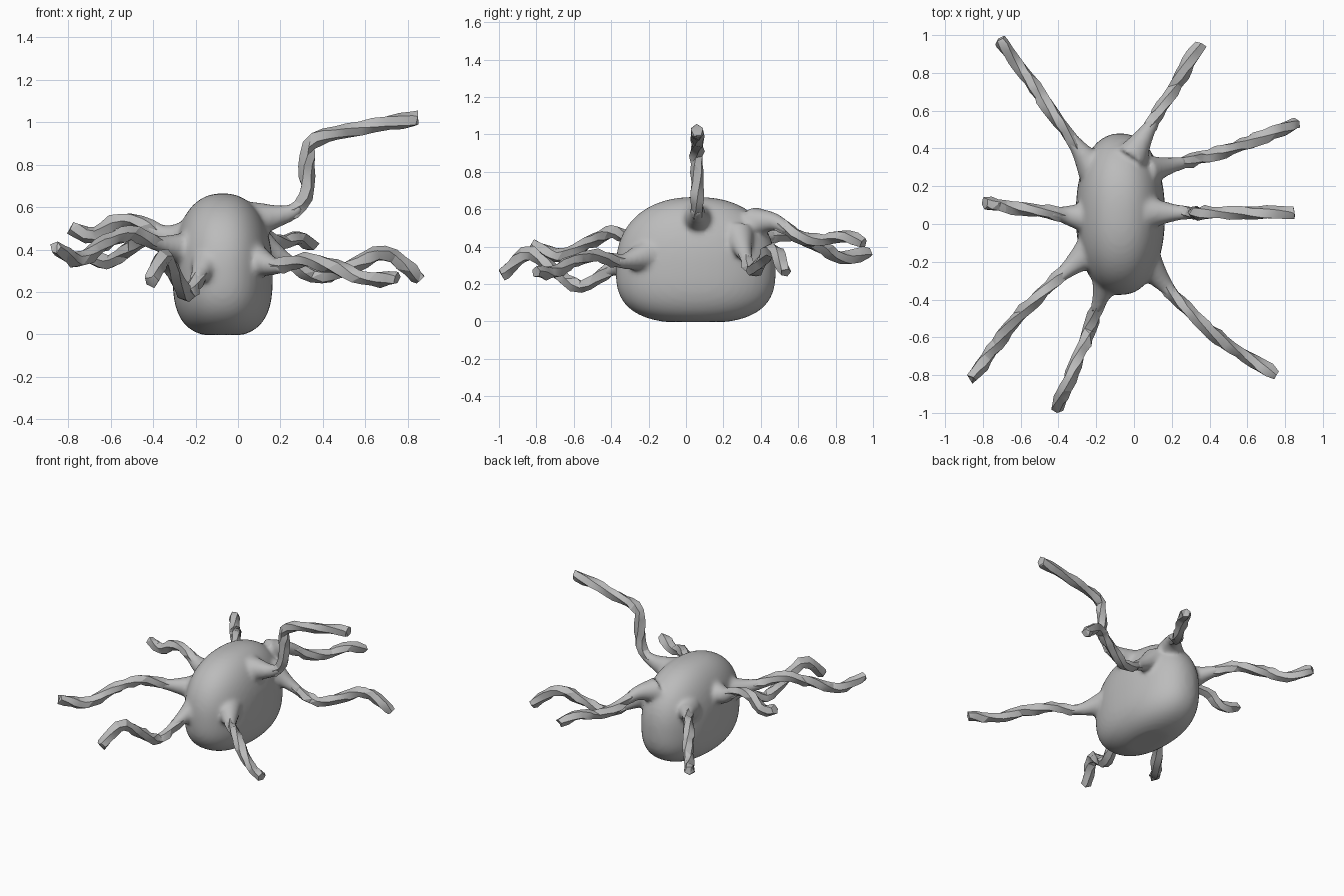
import bpy, bmesh, math, random
from mathutils import Vector

if "Cube" in bpy.data.objects:
    bpy.data.objects.remove(bpy.data.objects["Cube"])

random.seed(4)
grey = bpy.data.materials.new("plain grey")
grey.diffuse_color = (0.5, 0.5, 0.5, 1)
grey.use_nodes = True
grey.node_tree.nodes["Principled BSDF"].inputs["Base Color"].default_value = grey.diffuse_color


def loft(bm, rings):
    """Skin a list of rings and cap both ends."""
    loops = [[bm.verts.new(p) for p in ring] for ring in rings]
    n = len(loops[0])
    for a, b in zip(loops, loops[1:]):
        for i in range(n):
            bm.faces.new((a[i], a[(i + 1) % n], b[(i + 1) % n], b[i]))
    bm.faces.new(loops[0][::-1])
    bm.faces.new(loops[-1])


def finish(bm, name):
    bmesh.ops.recalc_face_normals(bm, faces=bm.faces)
    mesh = bpy.data.meshes.new(name)
    bm.to_mesh(mesh)
    bm.free()
    obj = bpy.data.objects.new(name, mesh)
    bpy.context.collection.objects.link(obj)
    mesh.materials.append(grey)
    return obj


def resample(points, step):
    """Smooth path through the points, cut into roughly equal steps."""
    p = [2 * points[0] - points[1]] + points + [2 * points[-1] - points[-2]]
    dense = []
    for a, b, c, d in zip(p, p[1:], p[2:], p[3:]):
        for k in range(24):
            t = k / 24
            dense.append(0.5 * (2 * b + (c - a) * t + (2 * a - 5 * b + 4 * c - d) * t * t
                                + (3 * b - a - 3 * c + d) * t ** 3))
    dense.append(p[-2])
    out, run = [dense[0]], 0
    for a, b in zip(dense, dense[1:]):
        run += (b - a).length
        if run >= step:
            out.append(b)
            run = 0
    if (out[-1] - dense[-1]).length > step * 0.3:
        out.append(dense[-1])
    else:
        out[-1] = dense[-1]
    return out


def tube_rings(path, radius, sides, jitter=0.0, twist=0.0):
    rings, side = [], None
    for i, c in enumerate(path):
        d = (path[min(i + 1, len(path) - 1)] - path[max(i - 1, 0)]).normalized()
        u = d.cross(Vector((0, 0, 1))) if side is None else side - d * side.dot(d)
        side = u.normalized()
        v = d.cross(side)
        ring = []
        for k in range(sides):
            a = math.tau * (k + 0.5) / sides + twist * i
            r = radius(i) * (1 + random.uniform(-jitter, jitter))
            slide = d * random.uniform(-jitter, jitter) * 0.04
            ring.append(c + (side * math.cos(a) + v * math.sin(a)) * r + slide)
        rings.append(ring)
    return rings


def wavy(root, tip, bow, heights):
    """Line from root to tip in plan, bowed sideways, with evenly spaced heights."""
    a, b = Vector(root), Vector(tip)
    d = (b - a).normalized()
    points = []
    for i, z in enumerate(heights):
        t = i / (len(heights) - 1)
        p = a.lerp(b, t) + Vector((-d.y, d.x)) * bow * math.sin(math.pi * t)
        points.append(Vector((p.x, p.y, z)))
    return points


tentacles = {
    "back_right_tentacle": wavy((0.06, 0.28), (0.86, 0.535), -0.025,
                                (0.46, 0.35, 0.27, 0.33, 0.38, 0.26)),
    "back_tentacle": wavy((-0.01, 0.36), (0.35, 0.95), 0,
                          (0.53, 0.53, 0.46, 0.43, 0.455, 0.42)),
    "back_left_tentacle": wavy((-0.22, 0.3), (-0.71, 0.975), 0,
                               (0.42, 0.45, 0.465, 0.405, 0.34, 0.37)),
    "left_tentacle": wavy((-0.24, 0.03), (-0.79, 0.11), 0,
                          (0.45, 0.465, 0.53, 0.535, 0.465, 0.5)),
    "front_left_tentacle": wavy((-0.24, -0.15), (-0.86, -0.82), -0.04,
                                (0.4, 0.43, 0.475, 0.42, 0.35, 0.41)),
    "front_tentacle": wavy((-0.14, -0.28), (-0.41, -0.98), 0.01,
                           (0.34, 0.27, 0.185, 0.27, 0.365, 0.25)),
    "front_right_tentacle": wavy((0.07, -0.21), (0.75, -0.8), -0.05,
                                 (0.35, 0.32, 0.35, 0.325, 0.265, 0.265)),
    # The raised one bends in an upright plane
    "raised_right_tentacle": [Vector((x, 0.06, z)) for x, z in (
        (0.08, 0.54), (0.25, 0.575), (0.32, 0.65), (0.33, 0.83), (0.39, 0.93), (0.85, 1.02))],
}


def body_ring(angle, n=48):
    """Oval slice of the rounded body; angle runs from the bottom to the top."""
    s = math.sin(angle)
    half, power = (0.29, 2.8) if s < 0 else (0.385, 2.3)
    size = max(1 - abs(s) ** power, 0.0005) ** (1 / power)
    z = max(0.28 + half * s, -0.003)
    ring = []
    for k in range(n):
        c, q = math.cos(math.tau * k / n), math.sin(math.tau * k / n)
        ring.append(Vector((-0.072 + 0.236 * size * math.copysign(abs(c) ** 0.9, c),
                            0.052 + 0.428 * size * math.copysign(abs(q) ** 0.9, q), z)))
    return ring


bm = bmesh.new()
loft(bm, [body_ring(math.pi * (i / 28 - 0.5)) for i in range(29)])

# Flared shoulders that melt into the body
for points in tentacles.values():
    path = resample(points, 0.02)[:11]
    loft(bm, tube_rings(path, lambda i: 0.034 + 0.055 * (1 - i / 10) ** 1.6, 16))
body = finish(bm, "body")
remesh = body.modifiers.new("blend", "REMESH")
remesh.mode = "VOXEL"
remesh.voxel_size = 0.014
remesh.use_smooth_shade = True
smooth = body.modifiers.new("soften", "SMOOTH")
smooth.factor = 0.5
smooth.iterations = 8

# Faceted, knobbly tentacles
for name, points in tentacles.items():
    path = resample(points, 0.045)[2:]
    last = len(path) - 1
    bm = bmesh.new()
    loft(bm, tube_rings(path, lambda i: 0.037 if i < last else 0.031, 5, 0.2, 0.22))
    bmesh.ops.triangulate(bm, faces=bm.faces)
    obj = finish(bm, name)
    bpy.context.view_layer.objects.active = obj
    obj.select_set(True)
    bpy.ops.object.shade_smooth_by_angle(angle=math.radians(30))
    obj.select_set(False)
